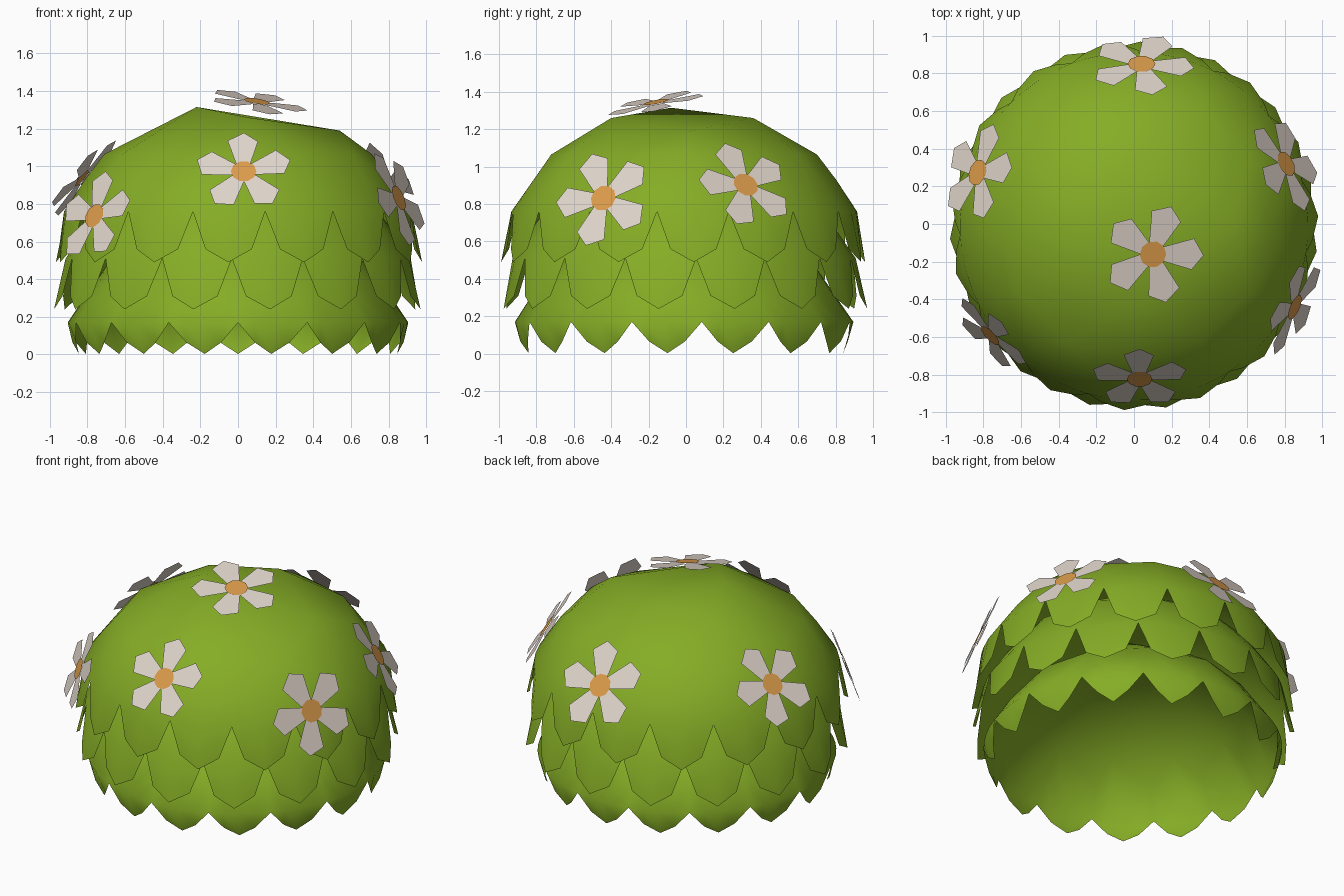
import bpy, bmesh, math
from mathutils import Vector

if "Cube" in bpy.data.objects:
    bpy.data.objects.remove(bpy.data.objects["Cube"])


def material(name, rgb):
    m = bpy.data.materials.new(name)
    m.diffuse_color = (*rgb, 1)
    m.use_nodes = True
    m.node_tree.nodes["Principled BSDF"].inputs["Base Color"].default_value = m.diffuse_color
    return m


GREEN = material("leaf green", (0.235, 0.415, 0.019))
PETAL = material("petal cream", (0.74, 0.66, 0.59))
ORANGE = material("flower centre orange", (0.71, 0.33, 0.07))
TEETH = 15


def add_object(name, bm, mats, smooth=False):
    me = bpy.data.meshes.new(name)
    bm.to_mesh(me)
    bm.free()
    for m in mats:
        me.materials.append(m)
    ob = bpy.data.objects.new(name, me)
    bpy.context.collection.objects.link(ob)
    for p in me.polygons:
        p.use_smooth = smooth
    return ob


def polar(r, a, z):
    # angle in degrees, measured from the front (-y) towards +x
    a = math.radians(a)
    return Vector((r * math.sin(a), -0.01 - r * math.cos(a), z))


def teeth(bm, offset, s, rim, shoulder, tip):
    """Pointed leaf teeth hanging from a rim; each entry is (radius, height)."""
    prev = first = None
    for i in range(TEETH * 4 + 1):
        k = i % 4
        a = offset + (i // 4 + (0, s, 0.5, 1 - s)[k]) * 360 / TEETH
        up = bm.verts.new(polar(rim[0], a, rim[1]))
        r, z = (rim, shoulder, tip, shoulder)[k]
        cur = (up, up if k == 0 else bm.verts.new(polar(r, a, z)))
        if prev:
            bm.faces.new(list(dict.fromkeys((prev[0], prev[1], cur[1], cur[0]))))
        prev = cur


def tier(name, offset, s, rim, shoulder, tip, crown):
    """A hollow low-poly dome (hull of rings and crown) with a toothed edge."""
    bm = bmesh.new()
    r, z = rim
    pts = [polar(r, offset + (i + f) * 360 / TEETH, z) for i in range(TEETH) for f in (0, s, 0.5, 1 - s)]
    pts += [polar(r * 0.88, offset + i * 24, z + 0.17) for i in range(15)]
    pts += [polar(r * 0.768, i * 30, z + 0.305) for i in range(12)]
    pts += [Vector((x, y, z + h)) for x, y, h in crown]
    bmesh.ops.convex_hull(bm, input=[bm.verts.new(p) for p in pts])
    base = [f for f in bm.faces if all(v.co.z < z + 0.01 for v in f.verts)]
    bmesh.ops.delete(bm, geom=base, context='FACES')
    bmesh.ops.delete(bm, geom=[v for v in bm.verts if not v.link_faces], context='VERTS')
    bmesh.ops.recalc_face_normals(bm, faces=bm.faces[:])
    if sum(f.normal.z for f in bm.faces) < 0:
        bmesh.ops.reverse_faces(bm, faces=bm.faces[:])
    teeth(bm, offset, s, rim, shoulder, tip)
    bmesh.ops.remove_doubles(bm, verts=bm.verts[:], dist=0.001)
    add_object(name, bm, [GREEN], True)


# Three stacked leafy domes, the upper one with a lopsided crown
lopsided = ((-0.22, -0.08, 0.555), (0.54, 0.02, 0.43), (0.05, -0.4, 0.5), (0.05, 0.36, 0.5), (-0.35, 0.2, 0.48))
even = [(0.42 * math.cos(i * math.pi / 4), 0.42 * math.sin(i * math.pi / 4), 0.485) for i in range(8)] + [(0, 0, 0.535)]
tier("upper_leaf_dome", 9, 0.19, (0.925, 0.76), (0.952, 0.56), (0.98, 0.49), lopsided)
tier("middle_leaf_dome", -2, 0.19, (0.918, 0.51), (0.952, 0.31), (0.98, 0.24), even)
tier("lower_leaf_dome", 0, 0.24, (0.905, 0.17), (0.88, 0.065), (0.85, 0.003), even)


def flower(name, centre, normal, phase, size=1.0, lift=0.0):
    """Five flat pointed petals around a small disc."""
    n = Vector(normal).normalized()
    side = Vector((0, 0, 1)).cross(n).normalized()
    up = n.cross(side)
    c = Vector(centre) + n * lift
    bm = bmesh.new()

    def place(x, y, h=0.0):
        return bm.verts.new(c + (side * x + up * y) * size + n * h)

    for i in range(5):
        a = math.radians(phase + 72 * i)
        ca, sa = math.cos(a), math.sin(a)
        shape = ((0.045, -0.035), (0.20, -0.083), (0.26, -0.01), (0.21, 0.078), (0.045, 0.035))
        bm.faces.new([place(u * ca - v * sa, u * sa + v * ca) for u, v in shape])
    disc = bm.faces.new([place(0.068 * math.cos(t * math.pi / 5), 0.068 * math.sin(t * math.pi / 5), 0.006)
                         for t in range(10)])
    disc.material_index = 1
    add_object(name, bm, [PETAL, ORANGE])


# Flowers scattered over the dome
flower("front_flower", (0.03, -0.82, 0.97), (0, -0.8, 0.6), 92)
flower("front_left_flower", (-0.75, -0.58, 0.73), (-0.68, -0.64, 0.35), 95, 0.98, 0.015)
flower("front_right_flower", (0.85, -0.44, 0.83), (0.86, -0.38, 0.35), 115, 1.06)
flower("back_right_flower", (0.79, 0.31, 0.89), (0.75, 0.37, 0.53), 103, 1.04, 0.02)
flower("back_left_flower", (-0.82, 0.27, 0.93), (-0.73, 0.22, 0.62), 109, 1.04, 0.01)
flower("back_flower", (0.04, 0.84, 0.91), (0, 0.81, 0.58), 104, 1.08, 0.008)
flower("top_flower", (0.10, -0.16, 1.34), (0.15, -0.2, 0.97), 107, 1.05)
